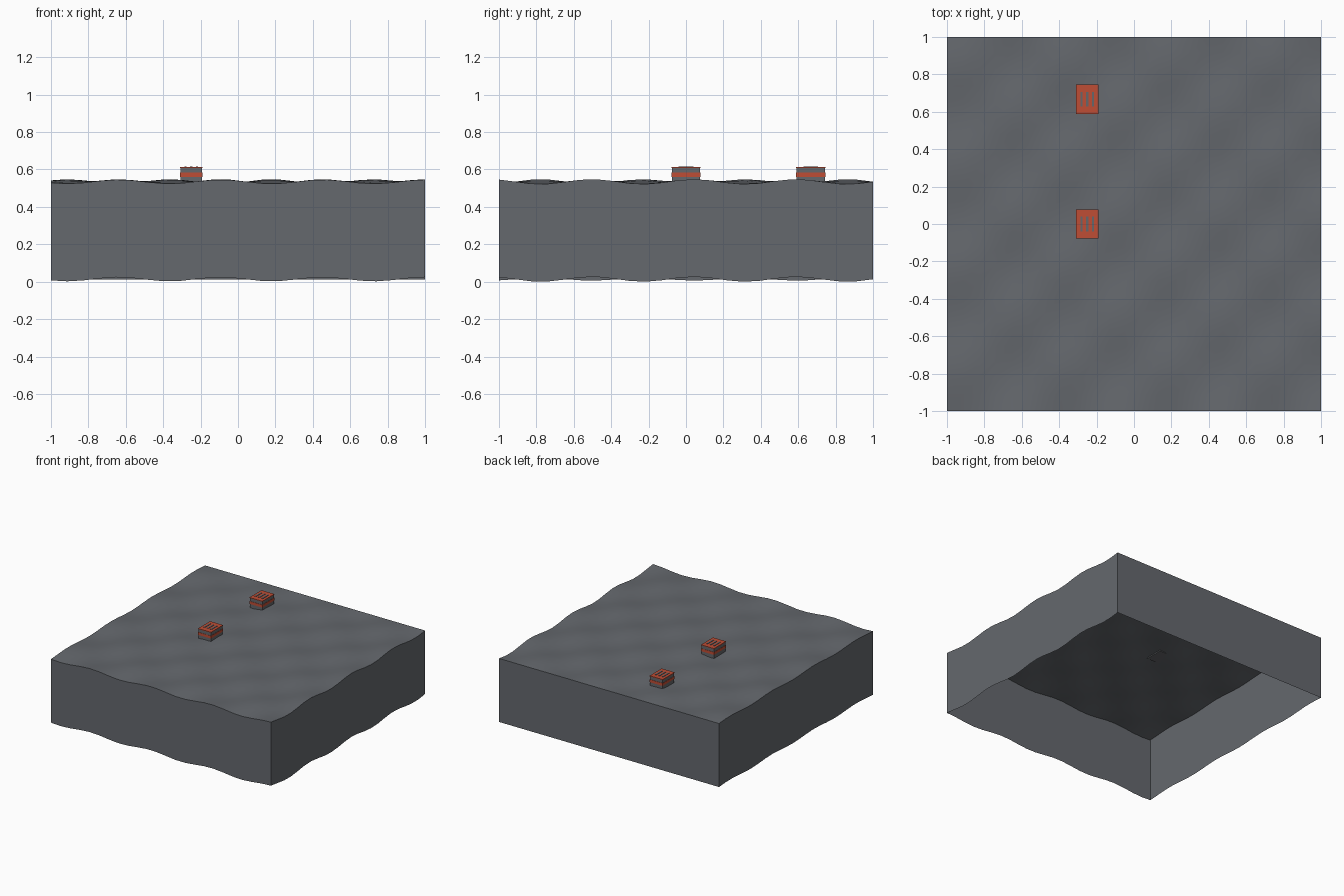
import bpy
import bmesh
import math

if "Cube" in bpy.data.objects:
    bpy.data.objects.remove(bpy.data.objects["Cube"])


def make_material(name, rgb):
    mat = bpy.data.materials.new(name)
    mat.use_nodes = True
    mat.diffuse_color = (*rgb, 1)
    mat.node_tree.nodes["Principled BSDF"].inputs["Base Color"].default_value = (*rgb, 1)
    return mat


GROUND = make_material("asphalt grey", (0.13, 0.14, 0.155))
METAL = make_material("metal grey", (0.13, 0.135, 0.145))
RED = make_material("vent red", (0.52, 0.075, 0.035))

CELLS = 23
STEP = 2 / CELLS
WAVE = 0.15 * STEP
DEPTH = 6 * STEP
TOP = DEPTH + WAVE


def add_object(name, bm, mat):
    mesh = bpy.data.meshes.new(name)
    bm.to_mesh(mesh)
    bm.free()
    mesh.materials.append(mat)
    obj = bpy.data.objects.new(name, mesh)
    bpy.context.collection.objects.link(obj)
    return obj


def box(name, center, size, mat):
    bm = bmesh.new()
    bmesh.ops.create_cube(bm, size=1)
    for v in bm.verts:
        v.co = [c + p * s for c, p, s in zip(center, v.co, size)]
    return add_object(name, bm, mat)


# Rippled ground with an open-bottomed skirt that repeats the ripple
bm = bmesh.new()
bmesh.ops.create_grid(bm, x_segments=CELLS, y_segments=CELLS, size=1)
for v in bm.verts:
    i = round((v.co.x + 1) / STEP) - 12
    j = round((v.co.y + 1) / STEP) - 12
    v.co.z = TOP - WAVE * math.sin(i) * math.cos(j)
rim = [e for e in bm.edges if e.is_boundary]
skirt = bmesh.ops.extrude_edge_only(bm, edges=rim)["geom"]
for v in skirt:
    if isinstance(v, bmesh.types.BMVert):
        v.co.z -= DEPTH
bmesh.ops.recalc_face_normals(bm, faces=bm.faces)
if sum(f.normal.z for f in bm.faces) < 0:
    bmesh.ops.reverse_faces(bm, faces=bm.faces)
ground = add_object("ground_block", bm, GROUND)
bpy.ops.object.select_all(action="DESELECT")
ground.select_set(True)
bpy.context.view_layer.objects.active = ground
bpy.ops.object.shade_smooth_by_angle(angle=math.radians(35))

# Two rooftop vents: body, side band, red lid and three raised slats
VX = -0.25
for label, vy in (("front", 0.0), ("back", 0.667)):
    box(label + "_vent_body", (VX, vy, 0.57), (0.114, 0.152, 0.08), METAL)
    box(label + "_vent_band", (VX, vy, 0.572), (0.118, 0.156, 0.022), RED)
    box(label + "_vent_lid", (VX, vy, 0.611), (0.118, 0.156, 0.005), RED)
    for k in (-1, 0, 1):
        box(f"{label}_vent_slat_{k + 2}", (VX + 0.031 * k, vy, 0.6145),
            (0.012, 0.08, 0.005), METAL)
